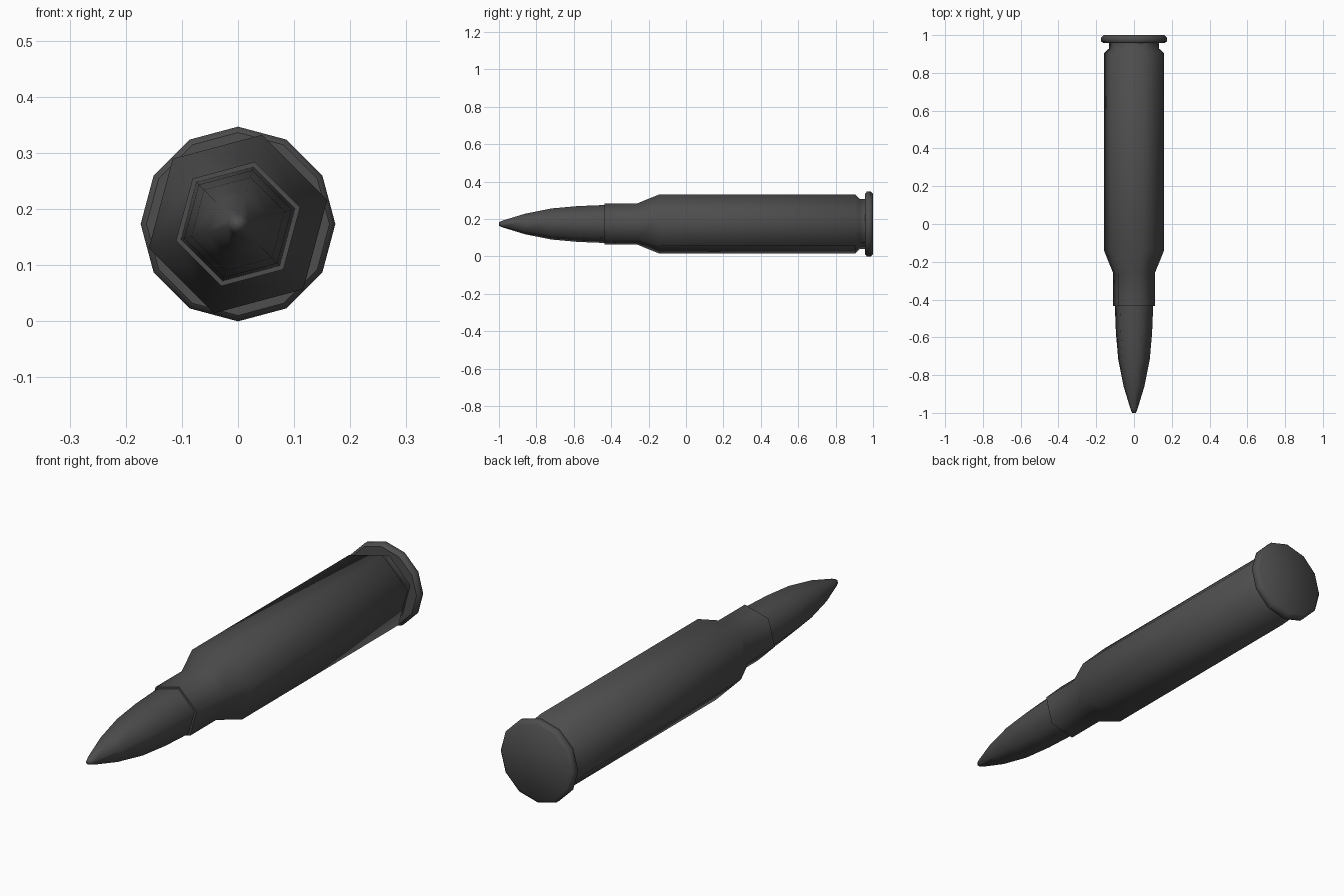
import bpy, bmesh, math

if "Cube" in bpy.data.objects:
    bpy.data.objects.remove(bpy.data.objects["Cube"])

CZ = 0.1735  # height of the long axis

metal = bpy.data.materials.new("dark_metal")
metal.diffuse_color = (0.075, 0.075, 0.075, 1)
metal.use_nodes = True
metal.node_tree.nodes["Principled BSDF"].inputs["Base Color"].default_value = metal.diffuse_color


def lathe(name, profile, sides, turn=0, sharp=(), cap_start=False, cap_end=False):
    """Spin (y, radius) points around the long axis with a low side count."""
    bm = bmesh.new()
    rings = []
    for y, r in profile:
        ring = []
        for j in range(sides):
            a = math.radians(turn) + math.tau * j / sides
            ring.append(bm.verts.new((r * math.cos(a), y, CZ + r * math.sin(a))))
        rings.append(ring)
    for a, b in zip(rings, rings[1:]):
        for j in range(sides):
            k = (j + 1) % sides
            bm.faces.new((a[j], b[j], b[k], a[k]))
    if cap_start:
        bm.faces.new(rings[0])
    if cap_end:
        bm.faces.new(rings[-1][::-1])
    for f in bm.faces:
        f.smooth = True
    for i in sharp:
        for j in range(sides):
            bm.edges.get((rings[i][j], rings[i][(j + 1) % sides])).smooth = False
    mesh = bpy.data.meshes.new(name)
    bm.to_mesh(mesh)
    bm.free()
    mesh.materials.append(metal)
    obj = bpy.data.objects.new(name, mesh)
    bpy.context.collection.objects.link(obj)
    return obj


# pointed tip section, six sides
lathe("pointed_tip",
      [(-1.0, 0.010), (-0.98, 0.019), (-0.86, 0.057), (-0.72, 0.086),
       (-0.58, 0.099), (-0.435, 0.105)],
      6, 15, cap_start=True)

# case: lip, neck, shoulder, body and extractor groove
lathe("case_body",
      [(-0.435, 0.105), (-0.435, 0.1145), (-0.26, 0.1145), (-0.14, 0.1645),
       (0.905, 0.1645), (0.928, 0.138), (0.96, 0.138)],
      6, 15, sharp=(1,))

# wider twelve-sided base rim
lathe("base_rim",
      [(0.958, 0.163), (0.967, 0.1735), (0.988, 0.1735), (1.0, 0.161)],
      12, 0, sharp=(0,), cap_start=True, cap_end=True)
